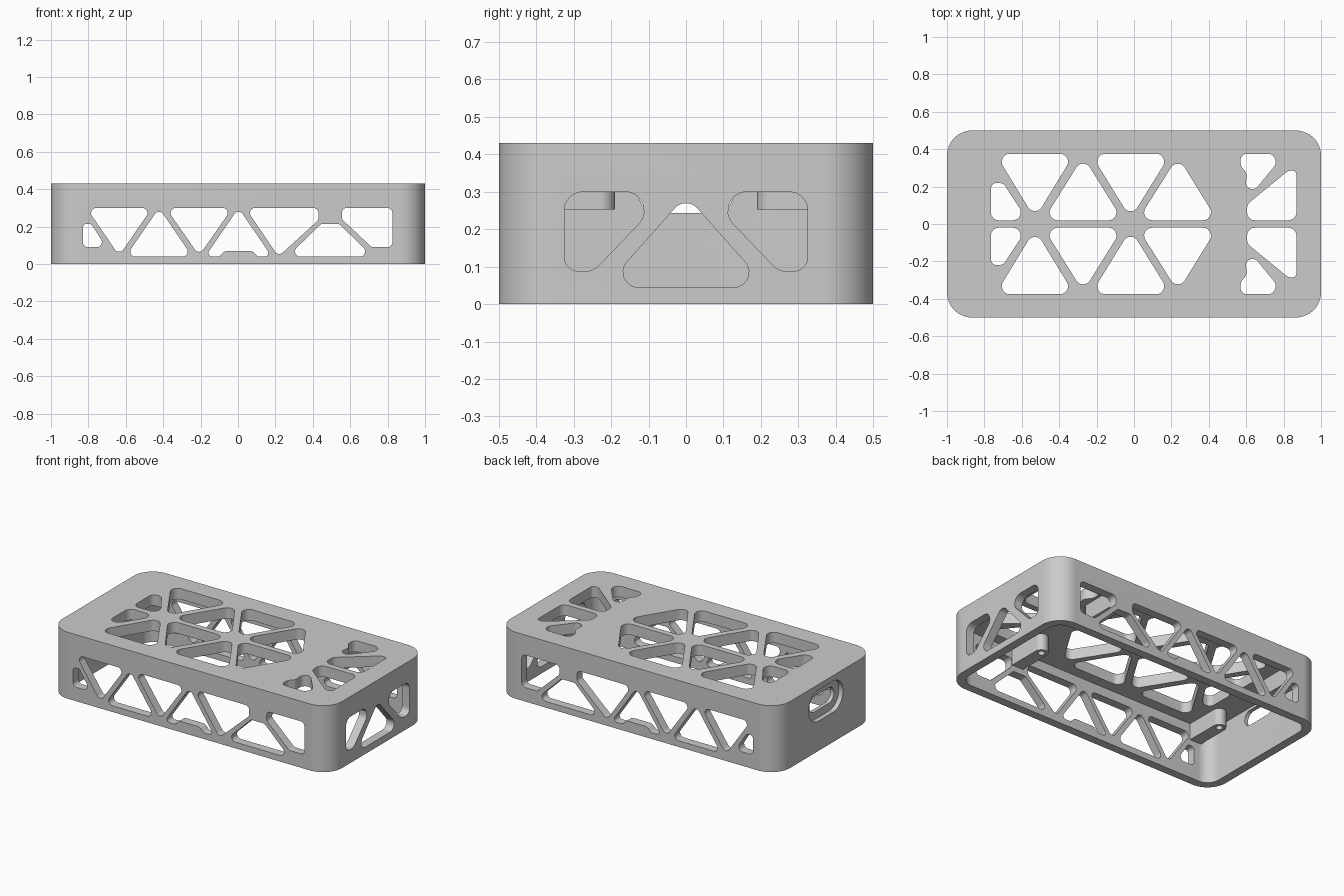
import bpy, bmesh, math
from mathutils import Vector

if "Cube" in bpy.data.objects:
    bpy.data.objects.remove(bpy.data.objects["Cube"])

grey = bpy.data.materials.new("light grey")
grey.use_nodes = True
grey.diffuse_color = (0.6, 0.6, 0.6, 1)
grey.node_tree.nodes["Principled BSDF"].inputs["Base Color"].default_value = grey.diffuse_color

LENGTH, WIDTH, HEIGHT = 2.0, 1.0, 0.43
WALL, CEILING = 0.055, 0.36


def rounded(points, radius, steps=8):
    """Round every corner of a 2D polygon, limiting the radius on short edges."""
    pts = [Vector(p) for p in points]
    out = []
    for i, p in enumerate(pts):
        a, b = pts[i - 1] - p, pts[(i + 1) % len(pts)] - p
        half = a.angle(b) / 2
        tangent = min(radius / math.tan(half), 0.49 * a.length, 0.49 * b.length)
        a.normalize()
        b.normalize()
        centre = p + (a + b).normalized() * tangent / math.cos(half)
        start, end = p + a * tangent - centre, p + b * tangent - centre
        r = start.length
        for k in range(steps + 1):
            out.append(centre + start.lerp(end, k / steps).normalized() * r)
    return out


def box(cx, cy, w, h):
    return [(cx - w / 2, cy - h / 2), (cx + w / 2, cy - h / 2),
            (cx + w / 2, cy + h / 2), (cx - w / 2, cy + h / 2)]


def mirror(points):
    return [(x, -y) for x, y in points]


# How outline coordinates (u, v) and extrusion depth w map to space
AXES = {"z": lambda u, v, w: (u, v, w),
        "y": lambda u, v, w: (u, w, v),
        "x": lambda u, v, w: (w, u, v)}


def prisms(name, outlines, axis, low, high):
    """One object holding an extruded solid for each outline."""
    bm = bmesh.new()
    place = AXES[axis]
    for outline in outlines:
        rings = [[bm.verts.new(place(u, v, w)) for u, v in outline] for w in (low, high)]
        bm.faces.new(rings[0])
        bm.faces.new(rings[1])
        n = len(outline)
        for i in range(n):
            j = (i + 1) % n
            bm.faces.new((rings[0][i], rings[0][j], rings[1][j], rings[1][i]))
    bmesh.ops.remove_doubles(bm, verts=bm.verts, dist=1e-5)
    bmesh.ops.recalc_face_normals(bm, faces=bm.faces)
    mesh = bpy.data.meshes.new(name)
    bm.to_mesh(mesh)
    bm.free()
    mesh.materials.append(grey)
    obj = bpy.data.objects.new(name, mesh)
    bpy.context.collection.objects.link(obj)
    return obj


def activate(obj):
    bpy.ops.object.select_all(action="DESELECT")
    obj.select_set(True)
    bpy.context.view_layer.objects.active = obj


def cut(obj, cutter):
    cutter.hide_render = True
    mod = obj.modifiers.new("cut", "BOOLEAN")
    mod.operation, mod.solver, mod.object = "DIFFERENCE", "EXACT", cutter
    activate(obj)
    bpy.ops.object.modifier_apply(modifier=mod.name)
    bpy.data.objects.remove(cutter)


# Shell: rounded block, hollow from below
shell = prisms("case_shell", [rounded(box(0, 0, LENGTH, WIDTH), 0.135, 16)], "z", 0, HEIGHT)
cavity = rounded(box(0, 0, LENGTH - 2 * WALL, WIDTH - 2 * WALL), 0.08, 12)
cut(shell, prisms("cavity", [cavity], "z", -0.1, CEILING))

# Truss openings through both long walls (x, z)
long_wall = [
    [(-.83, .09), (-.705, .09), (-.785, .215), (-.83, .215)],
    [(-.81, .3), (-.46, .3), (-.635, .045)],
    [(-.6, .04), (-.245, .04), (-.422, .3)],
    [(-.385, .3), (-.03, .3), (-.208, .045)],
    [(-.175, .04), (-.1, .04), (-.07, .07), (.075, .07), (.105, .04), (.18, .04), (.003, .3)],
    [(.04, .3), (.43, .3), (.43, .235), (.216, .04)],
    [(.265, .04), (.72, .04), (.54, .215), (.445, .215)],
    [(.555, .3), (.825, .3), (.825, .09), (.715, .09), (.555, .24)],
]
cut(shell, prisms("long_wall_cutter", [rounded(p, .027) for p in long_wall], "y", -0.7, 0.7))

# Three openings in the left end wall (y, z)
corner = [(.325, .3), (.045, .3), (.247, .088), (.325, .088)]
flipped = [(-y, z) for y, z in corner]
peak = [(-.217, .045), (.217, .045), (0, .29)]
end_wall = [rounded(corner, .05), rounded(flipped, .05), rounded(peak, .04)]
cut(shell, prisms("end_wall_cutter", end_wall, "x", 0.8, 1.2))

# Truss openings in the top, the same on both halves (x, y)
top_half = [
    [(-.765, .02), (-.57, .02), (-.7, .22), (-.765, .22)],
    [(-.74, .375), (-.32, .375), (-.53, .03)],
    [(-.485, .02), (-.06, .02), (-.272, .36)],
    [(-.23, .375), (.195, .375), (-.018, .03)],
    [(.02, .02), (.445, .02), (.235, .36)],
    [(.57, .375), (.805, .375), (.645, .18), (.595, .2), (.605, .27), (.57, .31)],
    [(.605, .02), (.868, .02), (.868, .285), (.825, .285), (.605, .105)],
]
top = [rounded(p, .042) for p in top_half + [mirror(p) for p in top_half]]
cut(shell, prisms("top_cutter", top, "z", 0.32, 0.6))

# Connector port in the right end wall: wide recess and a smaller slot
recess = rounded(box(0, .293, .35, .2), .0999, 12)
slot = rounded(box(0, .293, .25, .1), .0499, 12)
cut(shell, prisms("port_recess_cutter", [recess], "x", -1.2, -LENGTH / 2 + .03))
cut(shell, prisms("port_slot_cutter", [slot], "x", -1.2, -0.85))

# Screw bosses, each with a rib to the long wall and a blind hole
parts = [shell]
for x, end in ((.51, "left"), (-.84, "right")):
    for side, where in ((-1, "front"), (1, "back")):
        plan = [(x - .041, side * .46), (x + .041, side * .46),
                (x + .041, side * .19), (x - .041, side * .19)]
        tip = rounded(plan, .04)[18:]
        boss = prisms(f"screw_boss_{where}_{end}", [plan[:2] + tip], "z", .253, CEILING + .02)
        hole = rounded(box(x, side * .231, .04, .04), .0199)
        cut(boss, prisms("screw_hole_cutter", [hole], "z", .2, .34))
        parts.append(boss)

for part in parts:
    activate(part)
    bpy.ops.object.shade_smooth_by_angle(angle=math.radians(30))
